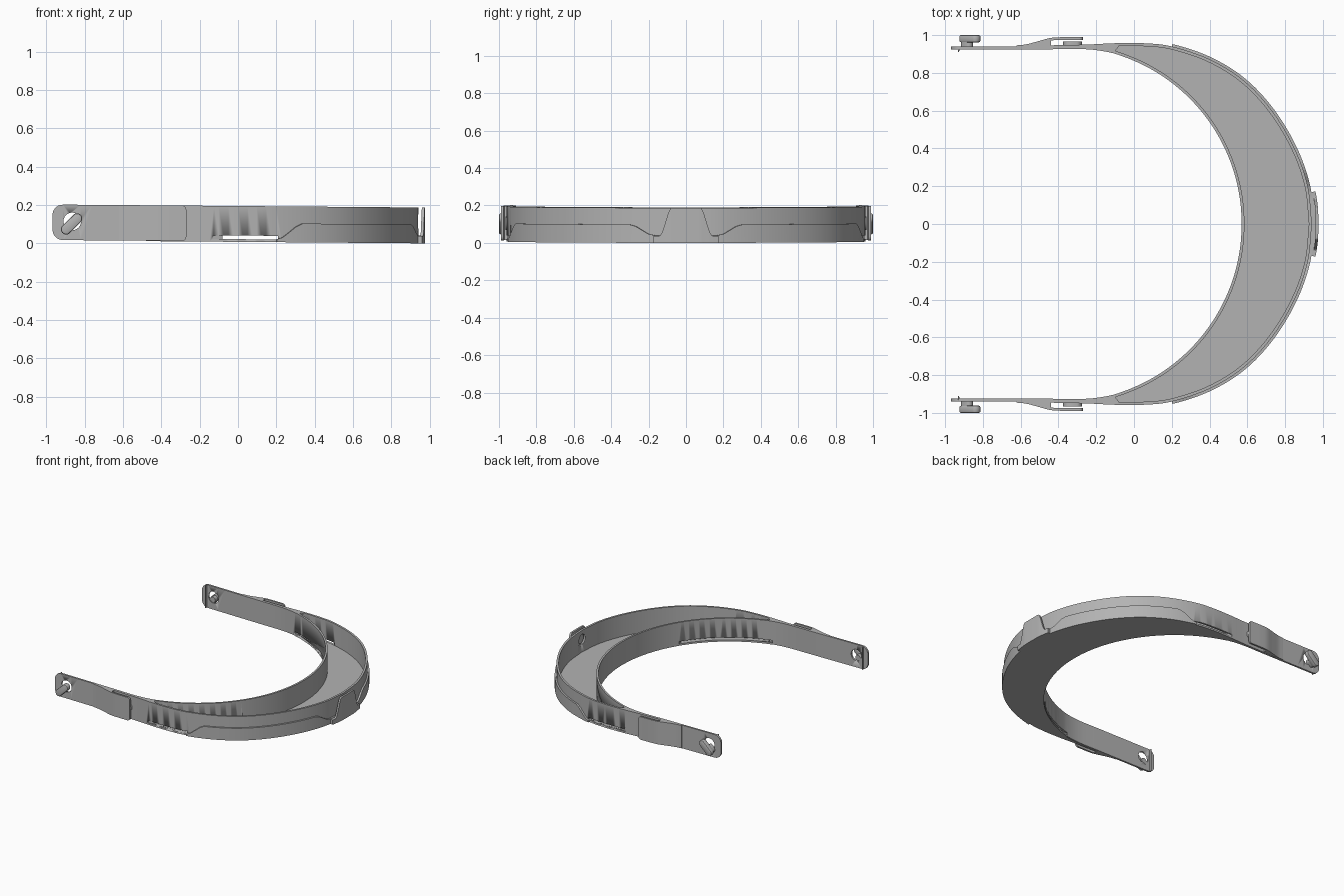
import bpy, bmesh, math
from mathutils import Vector

cube = bpy.data.objects.get("Cube")
if cube:
    bpy.data.objects.remove(cube)

grey = bpy.data.materials.new("plain_grey")
grey.use_nodes = True
colour = (0.45, 0.45, 0.45, 1)
grey.diffuse_color = colour
grey.node_tree.nodes["Principled BSDF"].inputs["Base Color"].default_value = colour

HEIGHT = 0.187


def finish(name, bm, side=1, bevel=0):
    """Mirror to a side, tilt slightly along the length, and shade."""
    for v in bm.verts:
        v.co.y *= side
        v.co.z += 0.008 * (0.97 - v.co.x)
    bmesh.ops.recalc_face_normals(bm, faces=bm.faces)
    mesh = bpy.data.meshes.new(name)
    bm.to_mesh(mesh)
    bm.free()
    obj = bpy.data.objects.new(name, mesh)
    bpy.context.collection.objects.link(obj)
    mesh.materials.append(grey)
    bpy.ops.object.select_all(action='DESELECT')
    bpy.context.view_layer.objects.active = obj
    obj.select_set(True)
    if bevel:
        mod = obj.modifiers.new("soft_edges", 'BEVEL')
        mod.width, mod.segments = bevel, 2
        bpy.ops.object.modifier_apply(modifier=mod.name)
    bpy.ops.object.shade_smooth_by_angle(angle=math.radians(30))
    return obj


def smooth(points, steps=6):
    """Catmull-Rom curve through the points."""
    p = [Vector(q) for q in points]
    p = [2 * p[0] - p[1]] + p + [2 * p[-1] - p[-2]]
    out = []
    for a, b, c, d in zip(p, p[1:], p[2:], p[3:]):
        for i in range(steps):
            t = i / steps
            out.append(0.5 * (2 * b + (c - a) * t + (2 * a - 5 * b + 4 * c - d) * t * t
                              + (3 * b - a - 3 * c + d) * t ** 3))
    return out + [p[-2]]


def both_sides(half):
    return half + [Vector((p.x, -p.y)) for p in reversed(half[:-1])]


def step(a, b, t):
    t = min(max((t - a) / (b - a), 0), 1)
    return t * t * (3 - 2 * t)


def strip(name, path, inner, outer, low, high, side=1):
    """Upright ribbon along a path; low and high give its edges."""
    bm = bmesh.new()
    rings = []
    for i, p in enumerate(path):
        t = (path[min(i + 1, len(path) - 1)] - path[max(i - 1, 0)]).normalized()
        n = Vector((-t.y, t.x))
        a, b = p + n * inner, p + n * outer
        z0, z1 = low(p), high(p)
        rings.append([bm.verts.new((q.x, q.y, z))
                      for q, z in ((a, z0), (b, z0), (b, z1), (a, z1))])
    for r, s in zip(rings, rings[1:]):
        for k in range(4):
            bm.faces.new((r[k], r[k - 1], s[k - 1], s[k]))
    bm.faces.new(rings[0])
    bm.faces.new(rings[-1])
    return finish(name, bm, side)


def prism(name, outline, start, end, upright=False, side=1, bevel=0):
    """Extrude an outline along z, or along y when upright."""
    bm = bmesh.new()
    place = (lambda p, h: (p[0], h, p[1])) if upright else (lambda p, h: (p[0], p[1], h))
    a, b = [[bm.verts.new(place(p, h)) for p in outline] for h in (start, end)]
    bm.faces.new(a)
    bm.faces.new(b)
    for i in range(len(a)):
        bm.faces.new((a[i - 1], a[i], b[i], b[i - 1]))
    return finish(name, bm, side, bevel)


def capsule(p, q, r, n=12):
    """Outline of a rounded bar; a circle when p equals q."""
    ang = math.atan2(q[1] - p[1], q[0] - p[0])
    return [(c[0] + r * math.cos(ang + s + math.pi * i / n),
             c[1] + r * math.sin(ang + s + math.pi * i / n))
            for c, s in ((q, -math.pi / 2), (p, math.pi / 2)) for i in range(n)]


def box(x0, x1, z0, z1):
    return [(x0, z0), (x1, z0), (x1, z1), (x0, z1)]


def cut(target, cutter):
    bpy.context.view_layer.objects.active = target
    mod = target.modifiers.new("cut", 'BOOLEAN')
    mod.operation, mod.solver, mod.object = 'DIFFERENCE', 'EXACT', cutter
    bpy.ops.object.modifier_apply(modifier=mod.name)
    bpy.data.objects.remove(cutter)


def corner(distance, r):
    d = min(max(r - distance, 0), r)
    return r - math.sqrt(r * r - d * d)


def flat(z):
    return lambda p: z


# Headband: straight arms running into the forehead arc
END = -0.968
arm = [(END + 0.055 * (1 - math.cos(math.pi / 2 * i / 8)), 0.925) for i in range(9)]
arm += [(-0.7, 0.925), (-0.45, 0.925), (-0.25, 0.925)]
arc = [(-0.37 + 0.94 * math.cos(a), 0.94 * math.sin(a))
       for a in [math.radians(75) * (1 - i / 16) for i in range(17)]]
inner_half = smooth(arm + arc, 4)
headband = strip("headband", both_sides(inner_half), 0, 0.015,
                 lambda p: 0.002 + corner(p.x - END, 0.055),
                 lambda p: HEIGHT - corner(p.x - END, 0.055))

# Outer visor band
outer_half = smooth([(-0.44, 0.946), (-0.25, 0.95), (-0.1, 0.957), (0.05, 0.957),
                     (0.2, 0.94), (0.4, 0.872), (0.58, 0.76), (0.73, 0.6),
                     (0.85, 0.4), (0.92, 0.2), (0.942, 0)])
outer_path = both_sides(outer_half)
visor_band = strip("visor_band", outer_path, -0.016, 0, flat(0), flat(HEIGHT))


# Raised lower lip, sloping away at its ends and dipping beside the clip
def lip_top(p):
    rise = step(0.2, 0.34, p.x)
    dip = 1 - step(0.17, 0.3, abs(p.y))
    return 0.015 + 0.083 * rise - 0.058 * dip * rise


strip("lower_lip", [p for p in outer_path if p.x > 0.18], -0.004, 0.013, flat(0), lip_top)

# Front clip standing clear of the band, joined at its foot
clip_path = both_sides(smooth([(0.946, 0.17), (0.953, 0.13), (0.957, 0.1),
                               (0.96, 0.07), (0.961, 0)], 8))
strip("front_clip", clip_path, 0, 0.015, flat(0),
      lambda p: 0.038 + (HEIGHT - 0.038) * step(0.075, 0.14, 0.215 - abs(p.y)))
strip("clip_foot", clip_path, -0.022, 0.002, flat(0), flat(0.038))

# Floor between the two bands
floor_in = [p for p in both_sides(inner_half) if p.x > -0.14]
floor_out = [p for p in outer_path if p.x > -0.14]
prism("visor_floor", floor_in + floor_out[::-1], 0, 0.013)

# Slots, peg holes and the hole behind the clip
for s in (1, -1):
    cut(headband, prism("cutter", box(-0.13, 0.42, 0.014, 0.033), 0.4, 0.94, True, s))
    cut(visor_band, prism("cutter", box(-0.13, 0.21, 0.014, 0.033), 0.9, 1, True, s))
    hole = capsule((-0.865, 0.1), (-0.865, 0.1), 0.046)
    cut(headband, prism("cutter", hole, 0.9, 0.96, True, s))
bm = bmesh.new()
bmesh.ops.create_cone(bm, cap_ends=True, segments=24, radius1=0.04, radius2=0.04, depth=0.036)
for v in bm.verts:
    v.co = Vector((0.934 + v.co.z, v.co.x, 0.115 + v.co.y))
cut(visor_band, finish("cutter", bm))

# Side fittings on each arm
for s, label in ((1, "left"), (-1, "right")):
    prism(label + "_band_joint", [(-0.3, 0.932), (-0.3, 0.945), (-0.1, 0.95), (-0.08, 0.94),
                                  (-0.1, 0.915), (-0.2, 0.925)], 0, HEIGHT, side=s)
    # Springy side flap
    flap = smooth([(-0.62, 0.932), (-0.57, 0.937), (-0.5, 0.955), (-0.44, 0.971),
                   (-0.38, 0.975), (-0.31, 0.975), (-0.29, 0.975), (-0.27, 0.975)])
    strip(label + "_flap", flap, 0, 0.014,
          lambda p: 0.003 + corner(-0.27 - p.x, 0.02),
          lambda p: HEIGHT - corner(-0.27 - p.x, 0.02), s)
    prism(label + "_flap_root", [(-0.6, 0.933), (-0.5, 0.958), (-0.44, 0.974), (-0.44, 0.935)],
          0.003, HEIGHT, side=s)
    prism(label + "_flap_boss", capsule((-0.34, 0.095), (-0.31, 0.095), 0.035),
          0.94, 0.966, True, s)
    # Strap hook: peg with a slanted cap overhanging the hole
    prism(label + "_hook_peg", capsule((-0.893, 0.062), (-0.875, 0.078), 0.022),
          0.93, 0.975, True, s)
    prism(label + "_hook_cap", capsule((-0.897, 0.058), (-0.84, 0.115), 0.027),
          0.962, 1.0, True, s, 0.008)
